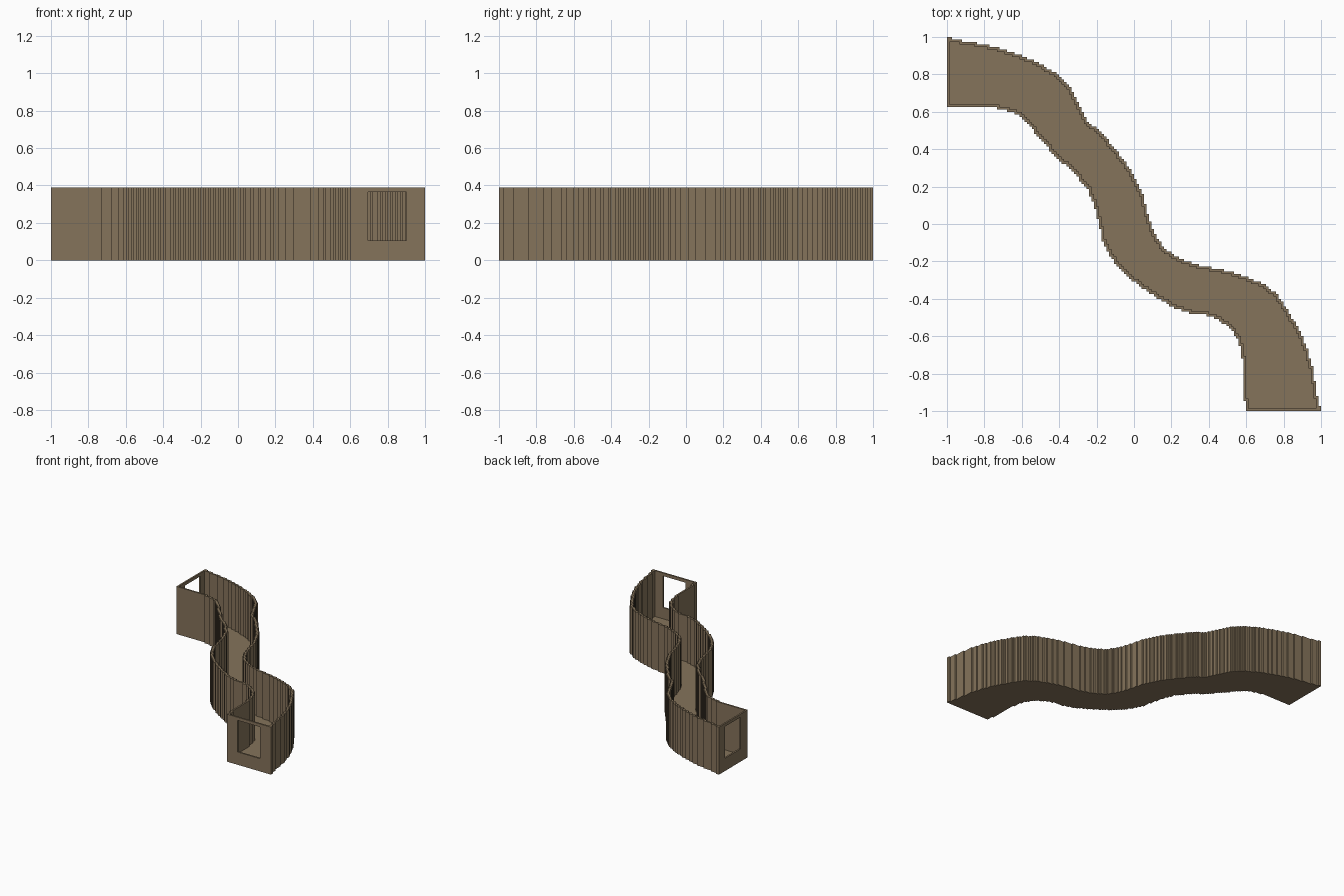
import bpy
import bmesh

cube = bpy.data.objects.get("Cube")
if cube:
    bpy.data.objects.remove(cube, do_unlink=True)

STEP = 2 / 150          # size of one stair step in the plan
WALL = 0.0133           # wall thickness
FLOOR = 0.0133          # floor thickness
HEIGHT = 0.39
DOOR_LOW, DOOR_HIGH = 0.105, 0.365

stone = bpy.data.materials.new("brown stone")
stone.use_nodes = True
COLOUR = (0.235, 0.173, 0.104, 1)
stone.diffuse_color = COLOUR
bsdf = stone.node_tree.nodes["Principled BSDF"]
bsdf.inputs["Base Color"].default_value = COLOUR
bsdf.inputs["Roughness"].default_value = 0.9

# Plan curves of the two long sides, from the back end to the front end
EAST = [(-1, 1), (-.95, .985), (-.86, .97), (-.78, .955), (-.7, .935), (-.6, .90),
        (-.5, .855), (-.4, .795), (-.33, .72), (-.29, .63), (-.25, .55), (-.18, .49),
        (-.1, .40), (-.04, .32), (.01, .24), (.05, .15), (.08, .03), (.11, -.05),
        (.16, -.13), (.25, -.19), (.36, -.225), (.47, -.245), (.6, -.28), (.7, -.325),
        (.77, -.38), (.82, -.46), (.88, -.56), (.92, -.65), (.95, -.75), (.97, -.86),
        (.985, -.95), (1, -1)]
WEST = [(-1, .633), (-.81, .63), (-.7, .615), (-.62, .585), (-.56, .53), (-.5, .45),
        (-.42, .36), (-.33, .28), (-.25, .19), (-.21, .09), (-.185, 0), (-.165, -.1),
        (-.13, -.17), (-.08, -.24), (0, -.31), (.09, -.375), (.2, -.44), (.3, -.475),
        (.41, -.49), (.5, -.545), (.56, -.62), (.58, -.72), (.59, -.86), (.595, -1)]


def staircase(points):
    """Snap a falling curve to the step grid as a right-angled path."""
    cells = []
    for (x0, y0), (x1, y1) in zip(points, points[1:]):
        for i in range(41):
            t = i / 40
            cell = (round((x0 + (x1 - x0) * t) / STEP), round((y0 + (y1 - y0) * t) / STEP))
            if cells and cell == cells[-1]:
                continue
            if cells and cell[0] != cells[-1][0] and cell[1] != cells[-1][1]:
                cells.append((cell[0], cells[-1][1]))
            cells.append(cell)
    # keep only the corners
    keep = [cells[0]]
    for a, b, c in zip(cells, cells[1:], cells[2:]):
        if not (a[0] == b[0] == c[0] or a[1] == b[1] == c[1]):
            keep.append(b)
    keep.append(cells[-1])
    return [(x * STEP, y * STEP) for x, y in keep]


def finish(bm, name):
    bmesh.ops.remove_doubles(bm, verts=bm.verts, dist=1e-5)
    bmesh.ops.recalc_face_normals(bm, faces=bm.faces)
    mesh = bpy.data.meshes.new(name)
    bm.to_mesh(mesh)
    bm.free()
    mesh.materials.append(stone)
    obj = bpy.data.objects.new(name, mesh)
    bpy.context.collection.objects.link(obj)
    return obj


def side_wall(name, path, shift):
    """Sweep a rectangular wall section along a stepped path."""
    bm = bmesh.new()
    rings = []
    for x, y in path:
        ix = min(1, max(-1, x + shift))
        iy = min(1, max(-1, y + shift))
        rings.append([bm.verts.new(p) for p in (
            (x, y, FLOOR), (x, y, HEIGHT), (ix, iy, HEIGHT), (ix, iy, FLOOR))])
    for a, b in zip(rings, rings[1:]):
        for i in range(4):
            j = (i + 1) % 4
            bm.faces.new((a[i], a[j], b[j], b[i]))
    bm.faces.new(rings[0])
    bm.faces.new(rings[-1])
    finish(bm, name)


def end_wall(name, start, stop, door_start, door_stop, place):
    """Flat wall with a doorway; place maps (along, depth, z) to the model."""
    us = (start, door_start, door_stop, stop)
    zs = (FLOOR, DOOR_LOW, DOOR_HIGH, HEIGHT)
    bm = bmesh.new()
    for i in range(3):
        for j in range(3):
            if i == j == 1:
                continue
            bm.faces.new([bm.verts.new(place(u, 0, z)) for u, z in (
                (us[i], zs[j]), (us[i + 1], zs[j]),
                (us[i + 1], zs[j + 1]), (us[i], zs[j + 1]))])
    bmesh.ops.remove_doubles(bm, verts=bm.verts, dist=1e-5)
    out = bmesh.ops.extrude_face_region(bm, geom=bm.faces[:], use_keep_orig=True)
    moved = [v for v in out["geom"] if isinstance(v, bmesh.types.BMVert)]
    depth = [a - b for a, b in zip(place(0, WALL, 0), place(0, 0, 0))]
    bmesh.ops.translate(bm, verts=moved, vec=depth)
    finish(bm, name)


east, west = staircase(EAST), staircase(WEST)

# Floor slab filling the whole plan
bm = bmesh.new()
base = bm.faces.new([bm.verts.new((x, y, 0)) for x, y in east + west[::-1]])
out = bmesh.ops.extrude_face_region(bm, geom=[base], use_keep_orig=True)
bmesh.ops.translate(bm, vec=(0, 0, FLOOR),
                    verts=[v for v in out["geom"] if isinstance(v, bmesh.types.BMVert)])
finish(bm, "floor")

# Winding side walls
side_wall("left_wall", east, -WALL)
side_wall("right_wall", west, WALL)

# End walls with doorways
end_wall("front_end_wall", west[-1][0], 1, 0.695, 0.9,
         lambda u, d, z: (u, -1 + d, z))
end_wall("back_end_wall", west[0][1], 1, 0.72, 0.92,
         lambda u, d, z: (-1 + d, u, z))
